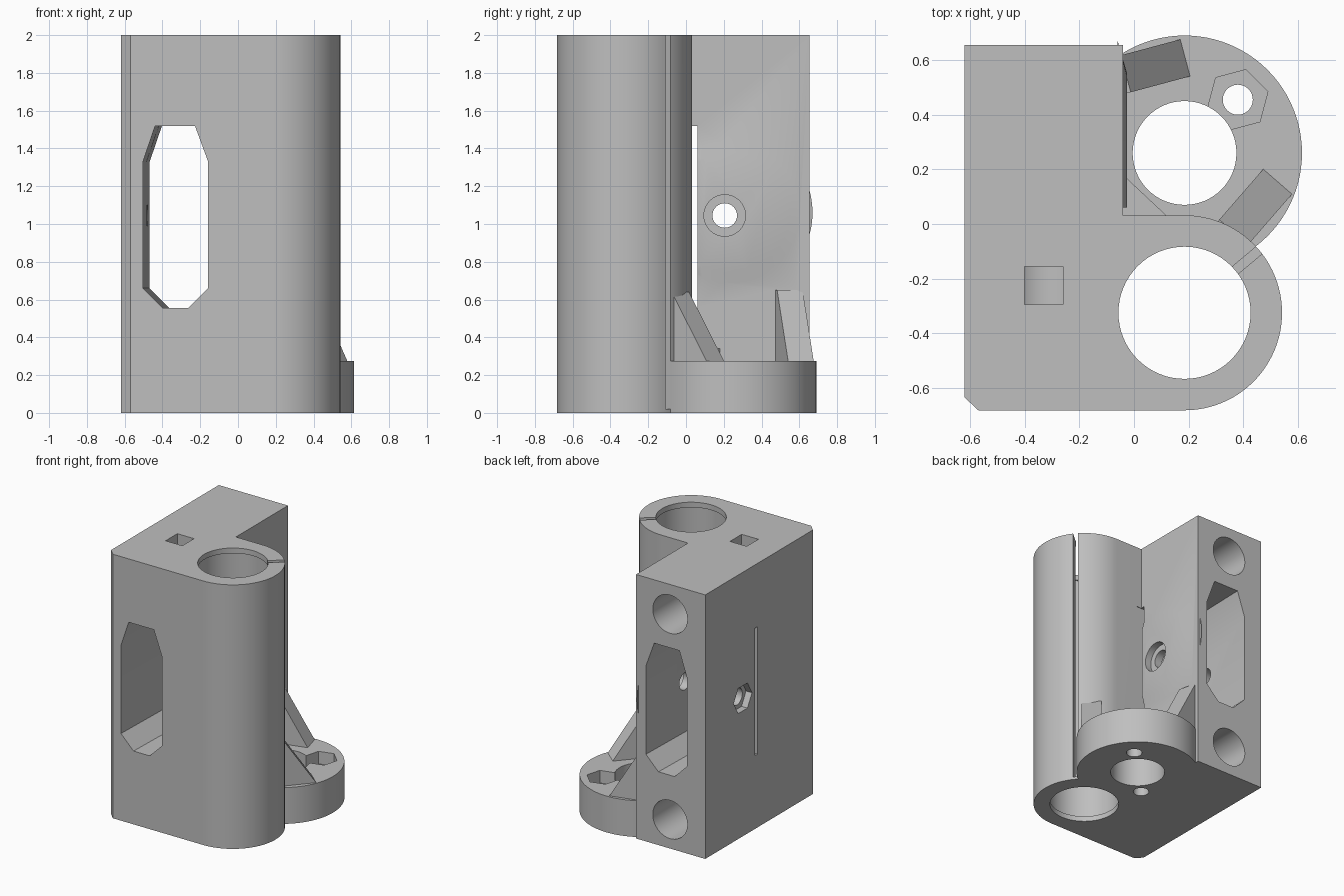
import bpy
import bmesh
from math import cos, sin, pi, radians
from mathutils import Vector

cube = bpy.data.objects.get("Cube")
if cube:
    bpy.data.objects.remove(cube, do_unlink=True)

grey = bpy.data.materials.new("plain grey plastic")
grey.use_nodes = True
grey.diffuse_color = (0.52, 0.52, 0.52, 1)
grey.node_tree.nodes["Principled BSDF"].inputs["Base Color"].default_value = grey.diffuse_color


def loft(name, bottom, top):
    """Solid between two matching loops of 3D points."""
    bm = bmesh.new()
    a = [bm.verts.new(p) for p in bottom]
    b = [bm.verts.new(p) for p in top]
    bm.faces.new(a)
    bm.faces.new(b)
    for i in range(len(a)):
        j = (i + 1) % len(a)
        bm.faces.new((a[i], a[j], b[j], b[i]))
    bmesh.ops.recalc_face_normals(bm, faces=bm.faces)
    mesh = bpy.data.meshes.new(name)
    bm.to_mesh(mesh)
    bm.free()
    obj = bpy.data.objects.new(name, mesh)
    bpy.context.scene.collection.objects.link(obj)
    mesh.materials.append(grey)
    return obj


def prism(name, points, vector):
    points = [Vector(p) for p in points]
    return loft(name, points, [p + Vector(vector) for p in points])


def column(name, outline, z0, z1):
    return prism(name, [(x, y, z0) for x, y in outline], (0, 0, z1 - z0))


def rod(name, start, end, r1, r2=None, sides=64, turn=0.0):
    """Cylinder, cone or hexagon between two points."""
    start, end = Vector(start), Vector(end)
    q = (end - start).to_track_quat('Z', 'Y')

    def ring(centre, r):
        angles = [turn + 2 * pi * i / sides for i in range(sides)]
        return [centre + q @ Vector((r * cos(t), r * sin(t), 0)) for t in angles]
    return loft(name, ring(start, r1), ring(end, r1 if r2 is None else r2))


def box(name, x0, x1, y0, y1, z0, z1):
    return column(name, [(x0, y0), (x1, y0), (x1, y1), (x0, y1)], z0, z1)


def boolean(target, tool, operation):
    mod = target.modifiers.new(tool.name, 'BOOLEAN')
    mod.operation = operation
    mod.solver = 'EXACT'
    mod.object = tool
    tool.hide_render = True
    bpy.context.view_layer.objects.active = target
    bpy.ops.object.modifier_apply(modifier=mod.name)
    bpy.data.objects.remove(tool, do_unlink=True)


def rib(name, x, y, degrees, length, top, width=0.14, back=0.05, low=0.2, floor=0.275):
    """Sloping brace rising from the flange to a wall."""
    t = radians(degrees)
    along, side = Vector((cos(t), sin(t), 0)), Vector((-sin(t), cos(t), 0))
    base = Vector((x, y, 0)) - side * width / 2
    profile = [(-back, low), (length, low), (length, floor), (0, top), (-back, top)]
    return prism(name, [base + along * d + Vector((0, 0, z)) for d, z in profile], side * width)


BX, BY = 0.185, -0.325   # bearing axis
FX, FY = 0.185, 0.26     # flange axis
R = 0.357                # bearing housing radius

# Main block and bearing housing in one outline
arc = [(BX + R * cos(t), BY + R * sin(t))
       for t in [-pi / 2 + pi * i / 48 for i in range(49)]]
outline = [(-0.62, -0.635), (-0.57, BY - R)] + arc
outline += [(-0.04, BY + R), (-0.04, 0.655), (-0.62, 0.655)]
body = column("bearing_carriage", outline, 0, 2)

# Flange, ribs and shallow wall boss
additions = [
    rod("flange", (FX, FY, 0), (FX, FY, 0.275), 0.43, sides=96),
    rib("front_rib", 0.365, -0.03, 49, 0.245, 0.64),
    rib("back_rib", -0.03, 0.55, 15, 0.225, 0.65),
    column("corner_gusset", [(-0.07, 0.18), (-0.07, 0), (0.12, 0), (0.12, 0.03), (-0.04, 0.18)], 0.1, 0.34),
    rod("wall_boss", (-0.06, 0.23, 1.06), (-0.025, 0.23, 1.06), 0.44, 0.32),
]
for part in additions:
    boolean(body, part, 'UNION')

# Belt channel, slightly slanted from front to back
channel = [(-0.44, 1.52), (-0.23, 1.52), (-0.16, 1.33), (-0.16, 0.66),
           (-0.265, 0.555), (-0.4, 0.555), (-0.505, 0.66), (-0.505, 1.33)]
cuts = [
    loft("belt_channel", [(x, -0.75, z) for x, z in channel],
         [(x + 0.04, 0.75, z) for x, z in channel]),
    box("wall_slit", -0.7, 0.0, 0.028, 0.06, 0.555, 1.52),
]

# Bearing bore with a narrow lip at each end, and its clamping slit
cuts.append(rod("bearing_bore", (BX, BY, -0.1), (BX, BY, 2.1), 0.242))
cuts.append(rod("bearing_seat", (BX, BY, 0.04), (BX, BY, 1.96), 0.252))
t = radians(40)
d, s = Vector((cos(t), sin(t), 0)), Vector((-sin(t), cos(t), 0)) * 0.017
p = Vector((BX, BY, 0.02)) + d * 0.15
e = p + d * 0.26
cuts.append(prism("clamp_slit", [p - s, e - s, e + s, p + s], (0, 0, 2.1)))

# Flange opening, screw hole and nut pockets
cuts.append(rod("flange_opening", (FX, FY, -0.1), (FX, FY, 0.4), 0.19))
for side, z1 in ((1, 0.4), (-1, 0.2)):
    x, y = FX + 0.195 * side, FY + 0.195 * side
    cuts.append(rod("screw_hole", (x, y, -0.1), (x, y, z1), 0.055, sides=32))
cuts.append(rod("nut_pocket", (FX + 0.195, FY + 0.195, 0.18),
                (FX + 0.195, FY + 0.195, 0.4), 0.114, sides=6, turn=radians(15)))

# Guide rod sockets in the back and the square pocket on top
for z in (0.22, 1.775):
    cuts.append(rod("rod_socket", (-0.325, 0.75, z), (-0.325, -0.56, z), 0.145, sides=48))
cuts.append(box("square_pocket", -0.4, -0.26, -0.295, -0.155, 1.775, 2.1))

# Pulley axle hole, screw head recess and side nut pocket
Y, Z = 0.205, 1.045
cuts.append(rod("axle_hole", (-0.8, Y, Z), (0.1, Y, Z), 0.065, sides=32))
cuts.append(rod("head_recess", (-0.075, Y, Z), (0.1, Y, Z), 0.11, sides=40))
cuts.append(rod("side_nut_pocket", (-0.8, Y, Z), (-0.57, Y, Z), 0.11, sides=6))

for tool in cuts:
    boolean(body, tool, 'DIFFERENCE')

# Smooth curved walls, keep edges crisp
bpy.ops.object.select_all(action='DESELECT')
body.select_set(True)
bpy.context.view_layer.objects.active = body
bpy.ops.object.shade_smooth_by_angle(angle=radians(25))
